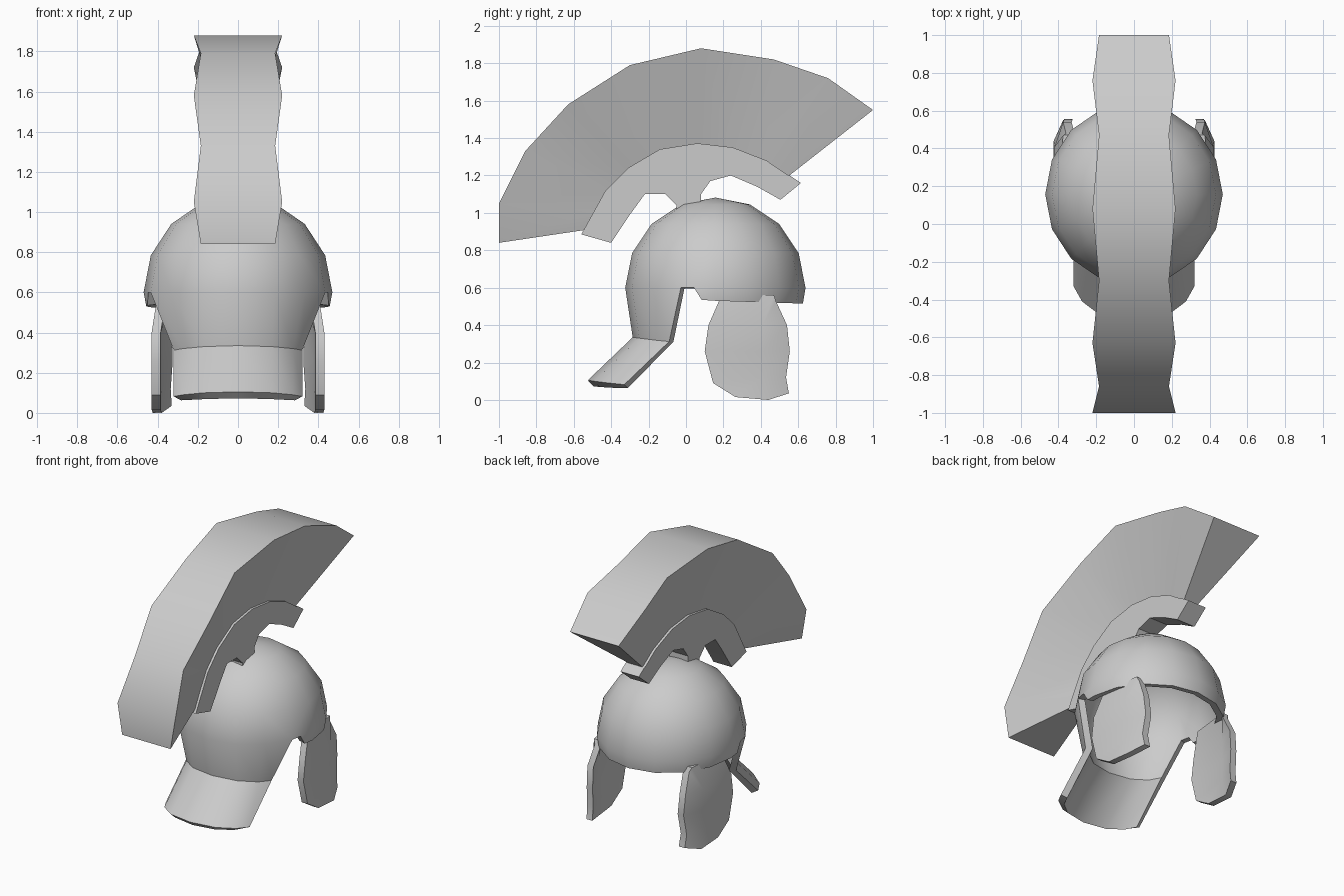
import bpy, bmesh
from math import sin, cos, radians

if "Cube" in bpy.data.objects:
    bpy.data.objects.remove(bpy.data.objects["Cube"])


def finish(bm, name, angle=35, thickness=0):
    """Turn a bmesh into an object, optionally thickened inward, with sharp edges kept."""
    bmesh.ops.recalc_face_normals(bm, faces=bm.faces)
    me = bpy.data.meshes.new(name)
    bm.to_mesh(me)
    bm.free()
    ob = bpy.data.objects.new(name, me)
    bpy.context.collection.objects.link(ob)
    bpy.ops.object.select_all(action='DESELECT')
    ob.select_set(True)
    bpy.context.view_layer.objects.active = ob
    if thickness:
        mod = ob.modifiers.new("thickness", 'SOLIDIFY')
        mod.thickness = thickness
        mod.offset = -1
        bpy.ops.object.modifier_apply(modifier=mod.name)
    bpy.ops.object.shade_smooth_by_angle(angle=radians(angle))
    return ob


def strip(bm, a, b):
    """Quads between two equal rows of vertices."""
    for i in range(len(a) - 1):
        bm.faces.new((a[i], a[i + 1], b[i + 1], b[i]))


# Dome: upper half of a 16-sided sphere, azimuth 0 points to -y
bm = bmesh.new()
CY, CZ, R, N = 0.157, 0.60, 0.482, 16


def ring_vert(t, r, z):
    return bm.verts.new((0.975 * r * sin(radians(t)), CY - r * cos(radians(t)), z))


top = bm.verts.new((0, CY, CZ + R))
rings = []
for k in range(1, 5):
    p = radians(22.5 * k)
    rings.append([ring_vert(22.5 * j, R * sin(p), CZ + R * cos(p)) for j in range(N)])
for j in range(N):
    bm.faces.new((top, rings[0][j], rings[0][(j + 1) % N]))
for a, b in zip(rings, rings[1:]):
    strip(bm, a + a[:1], b + b[:1])
eq = rings[-1]

# Front rim, with slanted ends beside the ear openings
rim = [ring_vert(22.5 * j, 0.468, 0.53 - 0.015 * sin(radians(22.5 * (j - 4)))) for j in range(4, 13)]
strip(bm, eq[4:13], rim)
for inner, outer, low, t in ((eq[4], eq[3], rim[0], 81), (eq[12], eq[13], rim[-1], 279)):
    edge = next(e for e in inner.link_edges if e.other_vert(inner) == outer)
    new_vert = bmesh.utils.edge_split(edge, inner, 0.62)[1]
    end = ring_vert(t, 0.468, 0.535)
    bm.faces.new((new_vert, inner, low, end))

# Nape and flared neck guard
half = [(0, -0.285, 0.335), (0.17, -0.25, 0.33), (0.275, -0.17, 0.32), (0.32, -0.09, 0.312)]
line = [(-x, y, z) for x, y, z in half[:0:-1]] + half
nape = [bm.verts.new(p) for p in line]
guard = [bm.verts.new((x, y - 0.24, z - 0.23)) for x, y, z in line]
strip(bm, eq[-3:] + eq[:4], nape)
strip(bm, nape, guard)
finish(bm, "helmet_shell", 35, 0.045)

# Cheek plates: flat rear part, front part bent inward
rear = [(0.47, 0.56, 0.375), (0.19, 0.56, 0.405), (0.12, 0.40, 0.43), (0.10, 0.26, 0.43),
        (0.145, 0.09, 0.43), (0.265, 0.015, 0.43), (0.44, 0.0, 0.425)]
front = [(0.55, 0.035, 0.375), (0.535, 0.12, 0.38), (0.555, 0.26, 0.37), (0.54, 0.40, 0.375)]
for side, label in ((1, "right"), (-1, "left")):
    bm = bmesh.new()
    a = [bm.verts.new((side * x, y, z)) for y, z, x in rear]
    b = [bm.verts.new((side * x, y, z)) for y, z, x in front]
    mid = [bm.verts.new((side * 0.42, 0.41, z)) for z in (0.12, 0.26, 0.40)]
    bm.faces.new((a[0], a[1], a[2], mid[2]))
    bm.faces.new((mid[2], a[2], a[3], mid[1]))
    bm.faces.new((mid[1], a[3], a[4], mid[0]))
    bm.faces.new((mid[0], a[4], a[5], a[6]))
    strip(bm, [a[6]] + mid + [a[0]], b + [bm.verts.new((side * 0.36, 0.48, 0.53))])
    bmesh.ops.recalc_face_normals(bm, faces=bm.faces)
    # thicken toward the head
    geo = bmesh.ops.extrude_face_region(bm, geom=bm.faces[:], use_keep_orig=True)
    moved = [v for v in geo['geom'] if isinstance(v, bmesh.types.BMVert)]
    bmesh.ops.translate(bm, verts=moved, vec=(-side * 0.045, 0, 0))
    finish(bm, "cheek_plate_" + label)

# Crest holder: flat bracket on top of the dome
profile = [(-0.56, 0.885), (-0.43, 1.12), (-0.31, 1.24), (-0.14, 1.34), (0.06, 1.372), (0.25, 1.35),
           (0.43, 1.28), (0.54, 1.205), (0.555, 1.20), (0.615, 1.16), (0.505, 1.07), (0.38, 1.14),
           (0.24, 1.20), (0.13, 1.17), (0.08, 1.10), (0.08, 1.02), (-0.05, 1.02), (-0.05, 1.04),
           (-0.11, 1.10), (-0.22, 1.10), (-0.30, 0.99), (-0.40, 0.84)]
bm = bmesh.new()
face = bm.faces.new([bm.verts.new((-0.07, y, z)) for y, z in profile])
geo = bmesh.ops.extrude_face_region(bm, geom=[face], use_keep_orig=True)
bmesh.ops.translate(bm, verts=[v for v in geo['geom'] if isinstance(v, bmesh.types.BMVert)], vec=(0.14, 0, 0))
finish(bm, "crest_holder")

# Crest: fan that is wide and wavy outside, narrow at the holder
outer = [(-1, 0.84), (-1, 1.05), (-0.86, 1.33), (-0.63, 1.58), (-0.30, 1.79),
         (0.08, 1.88), (0.47, 1.82), (0.76, 1.72), (1, 1.55)]
inner = [(-0.53, 0.91), (-0.48, 1.01), (-0.41, 1.12), (-0.30, 1.23), (-0.13, 1.33),
         (0.06, 1.36), (0.25, 1.34), (0.42, 1.27), (0.54, 1.19)]
bm = bmesh.new()
rows = []
for i, (o, n) in enumerate(zip(outer, inner)):
    w = 0.22 if i % 2 else 0.185
    rows.append([bm.verts.new(c) for c in ((-w, *o), (w, *o), (0.05, *n), (-0.05, *n))])
for a, b in zip(rows, rows[1:]):
    strip(bm, a + a[:1], b + b[:1])
bm.faces.new(rows[0])
bm.faces.new(rows[-1])
finish(bm, "crest")
